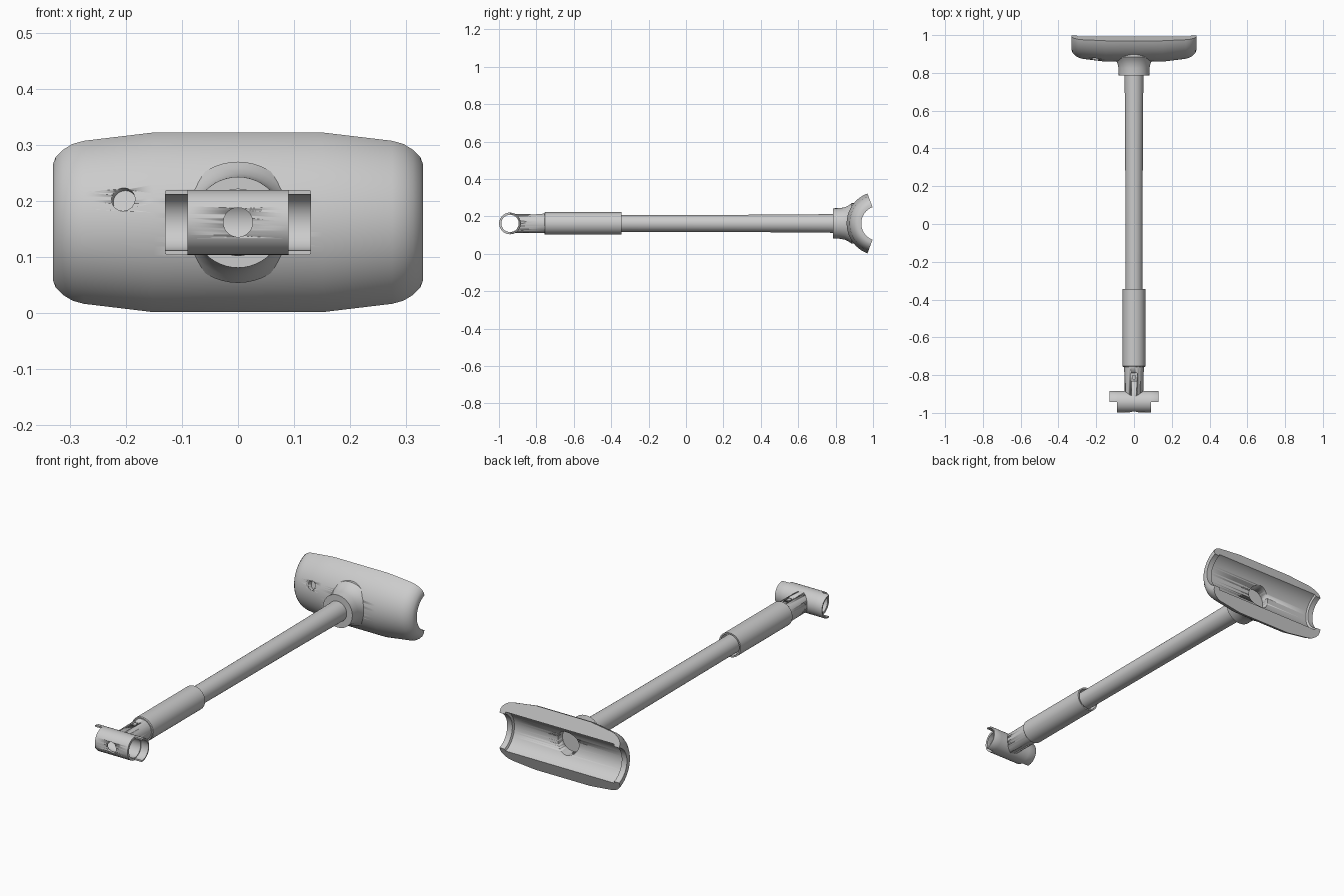
import bpy, bmesh, math
from mathutils import Vector, Matrix

if "Cube" in bpy.data.objects:
    bpy.data.objects.remove(bpy.data.objects["Cube"])

ZC = 0.162          # height of the shaft axis
SEG = 48

grey = bpy.data.materials.new("light_grey")
grey.diffuse_color = (0.6, 0.6, 0.6, 1)
grey.use_nodes = True
grey.node_tree.nodes["Principled BSDF"].inputs["Base Color"].default_value = grey.diffuse_color


def finish(bm, name, angle=35):
    bmesh.ops.recalc_face_normals(bm, faces=bm.faces)
    me = bpy.data.meshes.new(name)
    bm.to_mesh(me)
    bm.free()
    ob = bpy.data.objects.new(name, me)
    bpy.context.collection.objects.link(ob)
    me.materials.append(grey)
    bpy.ops.object.select_all(action='DESELECT')
    ob.select_set(True)
    bpy.context.view_layer.objects.active = ob
    bpy.ops.object.shade_smooth_by_angle(angle=math.radians(angle))
    return ob


def lathe(name, profile, origin, axis, start, sweep=360, steps=SEG):
    """Turn a closed profile of (distance along axis, radius) points."""
    axis, start, origin = Vector(axis), Vector(start), Vector(origin)
    full = sweep == 360
    bm = bmesh.new()
    rings = []
    for i in range(steps if full else steps + 1):
        a = math.radians(sweep) * i / steps - (0 if full else math.radians(sweep) / 2)
        d = Matrix.Rotation(a, 3, axis) @ start
        rings.append([bm.verts.new(origin + axis * t + d * r) for t, r in profile])
    n = len(profile)
    for i in range(steps):
        a, b = rings[i], rings[(i + 1) % len(rings)]
        for j in range(n):
            k = (j + 1) % n
            bm.faces.new((a[j], a[k], b[k], b[j]))
    if not full:
        bm.faces.new(rings[0])
        bm.faces.new(rings[-1])
    bmesh.ops.remove_doubles(bm, verts=bm.verts, dist=1e-5)
    bmesh.ops.dissolve_degenerate(bm, edges=bm.edges, dist=1e-6)
    return finish(bm, name)


def along_y(name, profile):
    return lathe(name, profile, (0, 0, ZC), (0, 1, 0), (0, 0, 1))


def rod(name, centre, direction, radius, length):
    bm = bmesh.new()
    rot = Vector(direction).to_track_quat('Z', 'Y').to_matrix().to_4x4()
    bmesh.ops.create_cone(bm, cap_ends=True, segments=SEG, radius1=radius, radius2=radius,
                          depth=length, matrix=Matrix.Translation(centre) @ rot)
    return finish(bm, name)


def box(name, centre, size):
    bm = bmesh.new()
    bmesh.ops.create_cube(bm, size=1, matrix=Matrix.Translation(centre) @ Matrix.Diagonal((*size, 1)))
    return finish(bm, name)


def cut(target, cutter):
    m = target.modifiers.new("cut", 'BOOLEAN')
    m.operation, m.solver, m.object = 'DIFFERENCE', 'EXACT', cutter
    bpy.context.view_layer.objects.active = target
    bpy.ops.object.modifier_apply(modifier=m.name)
    bpy.data.objects.remove(cutter)


# Curved pad: a sector turned about the x axis, hollowed with end lips
outer = [(0.15, 0.171), (0.275, 0.155), (0.295, 0.149), (0.312, 0.138), (0.325, 0.124), (0.33, 0.11)]
half = outer + [(0.33, 0.093), (0.302, 0.093), (0.298, 0.104)]
pad_profile = half + [(-x, r) for x, r in reversed(half)]
pad = lathe("pad", pad_profile, (0, 1.03, ZC), (1, 0, 0), (0, -1, 0), 139)
cut(pad, rod("bore_cutter", (0, 0.92, ZC), (0, 1, 0), 0.058, 0.16))
cut(pad, rod("socket_cutter", (-0.205, 0.868, 0.204), (0.15, 1, -0.25), 0.021, 0.05))

# Flared collar holding the shaft, with a recessed back for the pad bore
along_y("collar", [(0.785, 0), (0.785, 0.081), (0.825, 0.082), (0.85, 0.087), (0.87, 0.097),
                   (0.885, 0.108), (0.90, 0.108), (0.90, 0.058), (0.89, 0.058), (0.89, 0)])

# Slightly tapered shaft
along_y("shaft", [(-0.40, 0), (-0.40, 0.0445), (0.35, 0.0465), (0.60, 0.048), (0.79, 0.050), (0.79, 0)])

# Grip sleeve with a recessed rear opening
along_y("grip_sleeve", [(-0.757, 0), (-0.757, 0.057), (-0.753, 0.060), (-0.345, 0.060),
                        (-0.345, 0.053), (-0.385, 0.053), (-0.385, 0)])

# Neck, shaped to the cross tube, with a small catch slot on top
neck = along_y("neck", [(-0.93, 0), (-0.93, 0.050), (-0.75, 0.052), (-0.75, 0)])
cut(neck, rod("saddle_cutter", (0, -0.941, ZC), (1, 0, 0), 0.050, 0.4))
cut(neck, box("slot_cutter", (0, -0.81, 0.215), (0.03, 0.045, 0.03)))
box("catch_button", (0, -0.812, 0.203), (0.018, 0.024, 0.016))

# Cross tube: full ring in the middle, back half continuing at both ends
ring = [(-0.09, 0.046), (-0.09, 0.058), (0.09, 0.058), (0.09, 0.046)]
tube = lathe("cross_tube", ring, (0, -0.941, ZC), (1, 0, 0), (0, 1, 0))
cut(tube, rod("front_hole_cutter", (0, -0.99, ZC), (0, 1, 0), 0.026, 0.06))
for side, name in ((1, "right_cradle"), (-1, "left_cradle")):
    ends = [(side * 0.088, 0.050), (side * 0.088, 0.058), (side * 0.127, 0.058),
            (side * 0.13, 0.056), (side * 0.13, 0.050)]
    lathe(name, ends, (0, -0.941, ZC), (1, 0, 0), (0, 1, 0), 182, 24)
